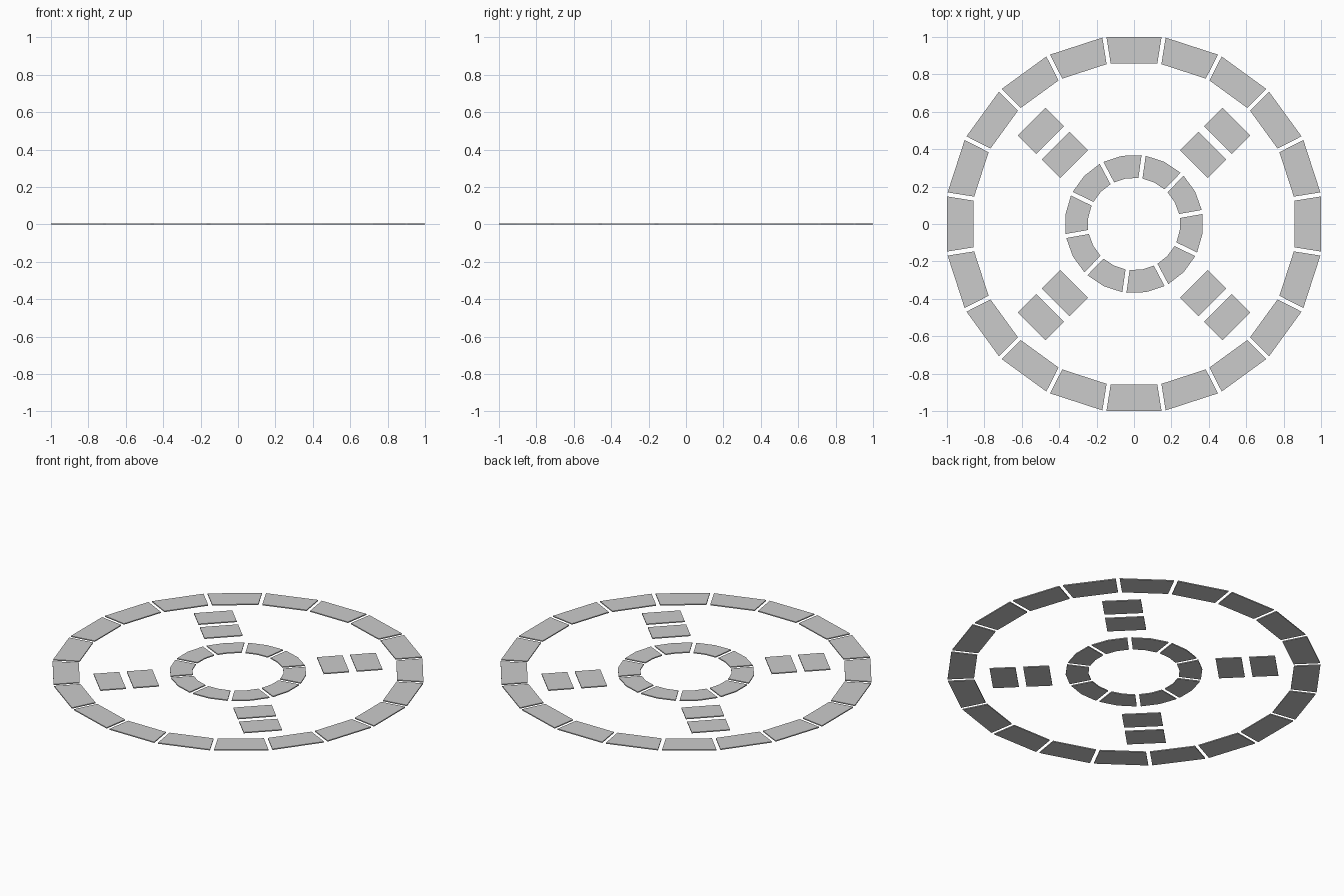
import bpy, bmesh
from math import radians, pi, sin, cos, tan, sqrt
from mathutils import Matrix

if "Cube" in bpy.data.objects:
    bpy.data.objects.remove(bpy.data.objects["Cube"])

THICK = 0.006   # paving slab thickness
GAP = 0.022     # joint between neighbouring stones


def add_slab(bm, outline, angle):
    """Extrude a counter-clockwise outline (x = radial, y = tangential), turned by angle."""
    rot = Matrix.Rotation(angle, 4, 'Z')
    low = [bm.verts.new(rot @ Matrix.Translation((x, y, 0)).to_translation()) for x, y in outline]
    top = [bm.verts.new((v.co.x, v.co.y, THICK)) for v in low]
    bm.faces.new(top)
    bm.faces.new(low[::-1])
    n = len(low)
    for i in range(n):
        j = (i + 1) % n
        bm.faces.new((low[i], low[j], top[j], top[i]))


def make_object(name, outline_list):
    bm = bmesh.new()
    for outline, angle in outline_list:
        add_slab(bm, outline, angle)
    mesh = bpy.data.meshes.new(name)
    bm.to_mesh(mesh)
    bm.free()
    obj = bpy.data.objects.new(name, mesh)
    bpy.context.collection.objects.link(obj)


def half_width(apothem, half_angle):
    """Half length of a stone side, shortened by half the joint."""
    return apothem * tan(half_angle) - GAP / 2 / cos(half_angle)


# Outer ring: 20 straight trapezoid stones
ro, ri = 1.0, 0.858
wo, wi = half_width(ro, pi / 20), half_width(ri, pi / 20)
stone = [(ri, -wi), (ro, -wo), (ro, wo), (ri, wi)]
make_object("outer_ring_stones", [(stone, i * pi / 10) for i in range(20)])


# Inner ring: 10 stones, each bent once in the middle
def bent_end(r):
    """End corner of a bent stone, set back from the joint line."""
    a = pi / 10 - GAP / 2 / r
    return r * cos(a), r * sin(a)


RO, RI = 0.37, 0.247
(ox, oy), (ix, iy) = bent_end(RO), bent_end(RI)
bent = [(ix, -iy), (ox, -oy), (RO, 0), (ox, oy), (ix, iy), (RI, 0)]
make_object("inner_ring_stones", [(bent, radians(28 + 36 * i)) for i in range(10)])


# Four diagonal pairs of stepping stones
def step(r, depth=0.14, width=0.21):
    d, w = depth / 2, width / 2
    return [(r - d, -w), (r + d, -w), (r + d, w), (r - d, w)]


make_object("stepping_stones",
            [(step(r), radians(45 + 90 * i)) for i in range(4) for r in (0.522, 0.704)])
